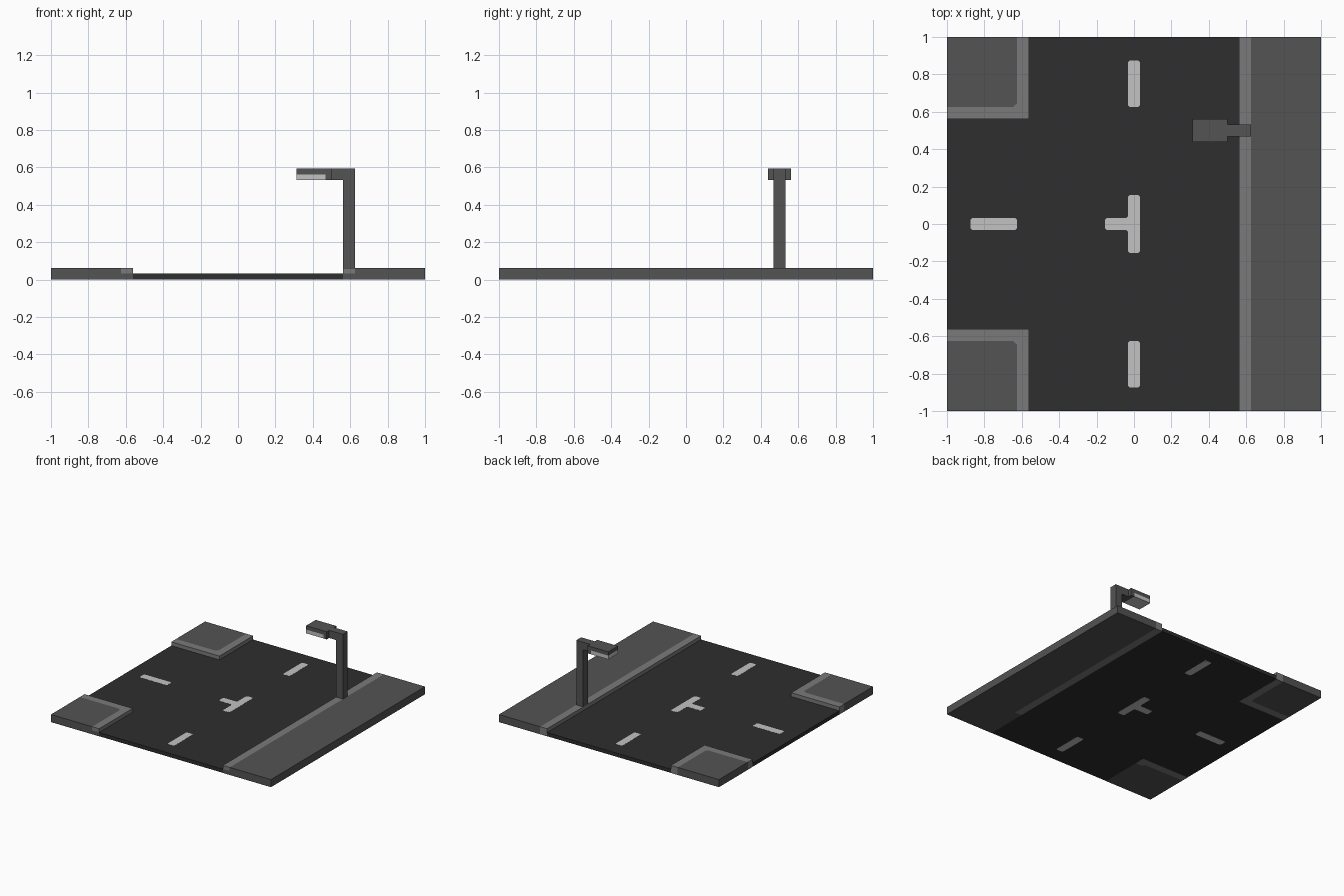
import bpy
import bmesh
from mathutils import Vector

cube = bpy.data.objects.get("Cube")
if cube:
    bpy.data.objects.remove(cube, do_unlink=True)


def material(name, srgb):
    v = ((srgb / 255 + 0.055) / 1.055) ** 2.4
    m = bpy.data.materials.new(name)
    m.use_nodes = True
    m.diffuse_color = (v, v, v, 1)
    bsdf = m.node_tree.nodes["Principled BSDF"]
    bsdf.inputs["Base Color"].default_value = (v, v, v, 1)
    bsdf.inputs["Roughness"].default_value = 0.9
    return m


ASPHALT = material("asphalt", 46)
PAVING = material("paving grey", 83)
KERB = material("kerb grey", 122)
PAINT = material("pale paint", 194)

U = 1 / 16            # kerb width and pavement height
H = U / 2             # road thickness
E = 9 * U             # distance from the centre to the kerbs
K = E + U             # distance from the centre to the paving
SPLIT = -0.65         # kerb foot is paving coloured in front of this


def prism(name, outline, z0, z1, mat, chamfer=0.0):
    """Extrude a plan outline, optionally clipping its corners."""
    pts = [Vector(p) for p in outline]
    if chamfer:
        clipped = []
        for i, p in enumerate(pts):
            for q in (pts[i - 1], pts[(i + 1) % len(pts)]):
                clipped.append(p + (q - p).normalized() * chamfer)
        pts = clipped
    bm = bmesh.new()
    face = bm.faces.new([bm.verts.new((p.x, p.y, z0)) for p in pts])
    ext = bmesh.ops.extrude_face_region(bm, geom=[face])["geom"]
    for v in ext:
        if isinstance(v, bmesh.types.BMVert):
            v.co.z = z1
    bmesh.ops.recalc_face_normals(bm, faces=bm.faces)
    mesh = bpy.data.meshes.new(name)
    bm.to_mesh(mesh)
    bm.free()
    mesh.materials.append(mat)
    obj = bpy.data.objects.new(name, mesh)
    bpy.context.collection.objects.link(obj)
    return obj


def box(name, x0, x1, y0, y1, z0, z1, mat, chamfer=0.0):
    outline = [(x0, y0), (x1, y0), (x1, y1), (x0, y1)]
    return prism(name, outline, z0, z1, mat, chamfer)


# Road: a T junction opening to the right side
prism("road", [(-E, -1), (E, -1), (E, 1), (-E, 1), (-E, E),
               (-1, E), (-1, -E), (-E, -E)], 0.001, H, ASPHALT)

# Road markings, showing on both faces of the road
M = H + 0.001
for side, y in (("front", -0.75), ("back", 0.75)):
    box(side + "_lane_dash", -H, H, y - 0.125, y + 0.125, 0, M, PAINT, 0.01)
box("side_lane_dash", -0.875, -0.625, -H, H, 0, M, PAINT, 0.01)
L = 0.156
prism("centre_marking", [(-H, -L), (H, -L), (H, L), (-H, L), (-H, H),
                         (-L, H), (-L, -H), (-H, -H)], 0, M, PAINT, 0.01)

# Long pavement on the left side with its kerb
box("long_pavement", K, 1, -1, 1, 0, U, PAVING)
box("long_kerb_top", E, K, -1, 1, H, U, KERB)
box("long_kerb_foot", E, K, SPLIT, 1, 0, H, KERB)
box("long_kerb_front_foot", E, K, -1, SPLIT, 0, H, PAVING)

# Corner pavements with L-shaped kerbs
for side, s in (("front", -1), ("back", 1)):
    c = 0.02
    inner = [(-1, K * s), (-K - c, K * s), (-K, (K + c) * s)]
    prism(side + "_corner_pavement", inner + [(-K, s), (-1, s)], 0, U, PAVING)
    rim = [(-1, E * s), (-E, E * s)]
    prism(side + "_corner_kerb_top",
          rim + [(-E, s), (-K, s)] + inner[::-1], H, U, KERB)
    end = 1 if s > 0 else SPLIT
    prism(side + "_corner_kerb_foot",
          rim + [(-E, end), (-K, end)] + inner[::-1], 0, H, KERB)
box("front_corner_kerb_end", -K, -E, -1, SPLIT, 0, H, PAVING)

# Street lamp: post, arm, hood and glowing panel
LY = 0.5
TOP = 0.594
LOW = TOP - U
box("lamp_post", E, K, LY - H, LY + H, U, TOP, PAVING)
box("lamp_arm", 0.5, E, LY - H, LY + H, LOW, TOP, PAVING)
box("lamp_hood", 5 * U, 0.5, LY - U, LY + U, LOW + H, TOP, PAVING)
box("lamp_hood_back", 0.5 - H, 0.5, LY - U, LY + U, LOW, LOW + H, PAVING)
box("lamp_light", 5 * U, 0.5 - H, LY - U, LY + U, LOW, LOW + H, PAINT)
